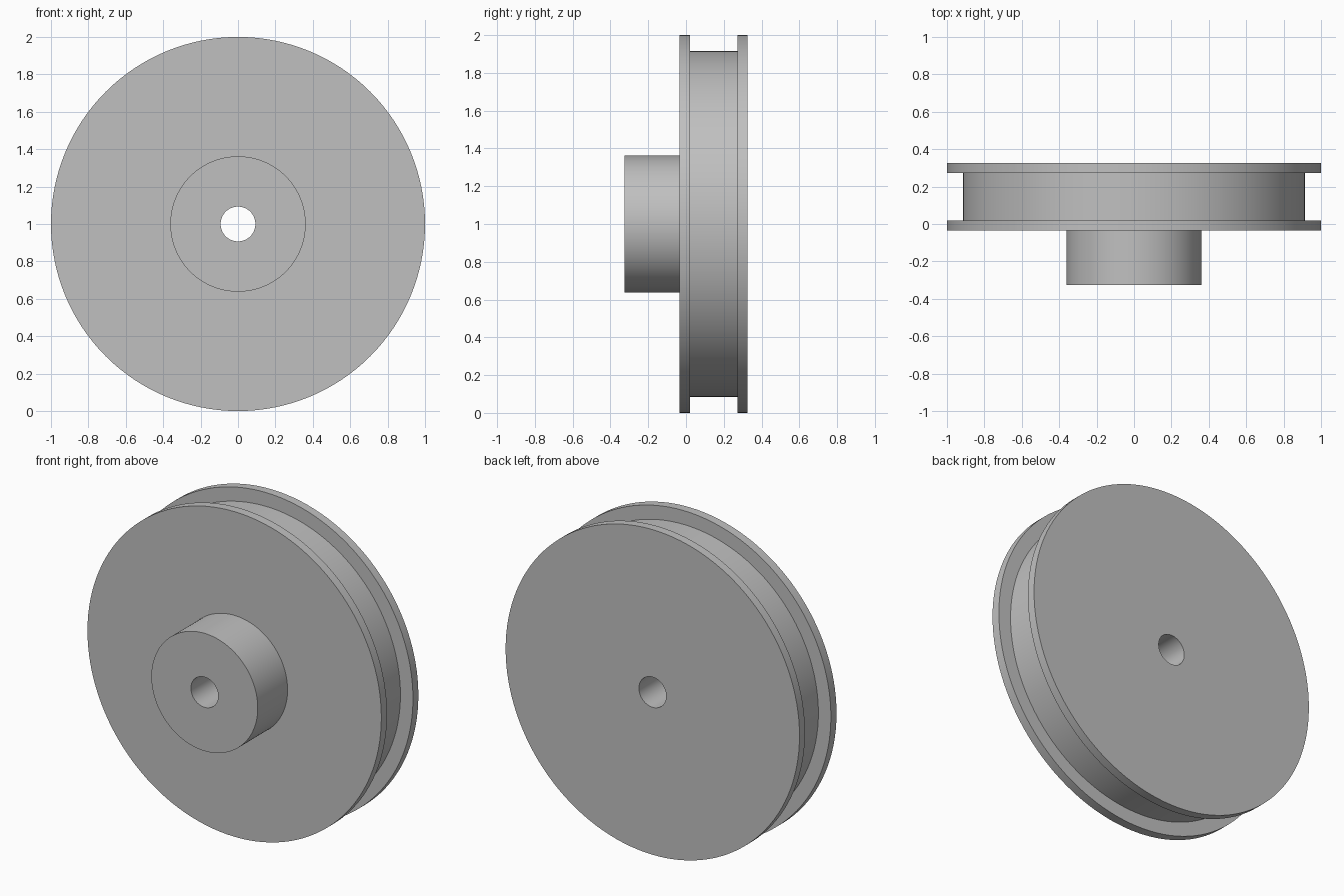
import bpy
import bmesh
import math
from mathutils import Matrix, Vector

cube = bpy.data.objects.get("Cube")
if cube:
    bpy.data.objects.remove(cube, do_unlink=True)

SEGMENTS = 128
CENTRE_Z = 1.0
BORE, HUB, GROOVE, RIM = 0.093, 0.362, 0.915, 1.0
FRONT, BACK = -0.325, 0.325
FLANGE_FRONT, GROOVE_FRONT, GROOVE_BACK = -0.035, 0.02, 0.272

# Plain grey metal
grey = bpy.data.materials.new("grey_metal")
grey.use_nodes = True
colour = (0.527, 0.527, 0.527, 1.0)
grey.diffuse_color = colour
grey.node_tree.nodes["Principled BSDF"].inputs["Base Color"].default_value = colour


def lathe(name, profile):
    """Revolve a closed (radius, y) profile around the y axis."""
    bm = bmesh.new()
    verts = [bm.verts.new((r, y, 0)) for r, y in profile]
    edges = [bm.edges.new((v, verts[(i + 1) % len(verts)])) for i, v in enumerate(verts)]
    bmesh.ops.spin(bm, geom=verts + edges, cent=Vector(), axis=(0, 1, 0),
                   angle=math.tau, steps=SEGMENTS, use_merge=True)
    bmesh.ops.remove_doubles(bm, verts=bm.verts, dist=1e-5)
    bmesh.ops.recalc_face_normals(bm, faces=bm.faces)
    bm.transform(Matrix.Translation((0, 0, CENTRE_Z)))
    mesh = bpy.data.meshes.new(name)
    bm.to_mesh(mesh)
    bm.free()
    mesh.materials.append(grey)
    obj = bpy.data.objects.new(name, mesh)
    bpy.context.collection.objects.link(obj)
    bpy.ops.object.select_all(action="DESELECT")
    obj.select_set(True)
    bpy.context.view_layer.objects.active = obj
    bpy.ops.object.shade_smooth_by_angle(angle=math.radians(30))
    return obj


# Hub, front flange, belt groove, back flange and bore in one turned piece
lathe("pulley_wheel", [
    (BORE, FRONT), (HUB, FRONT), (HUB, FLANGE_FRONT),
    (RIM, FLANGE_FRONT), (RIM, GROOVE_FRONT),
    (GROOVE, GROOVE_FRONT), (GROOVE, GROOVE_BACK),
    (RIM, GROOVE_BACK), (RIM, BACK), (BORE, BACK),
])
